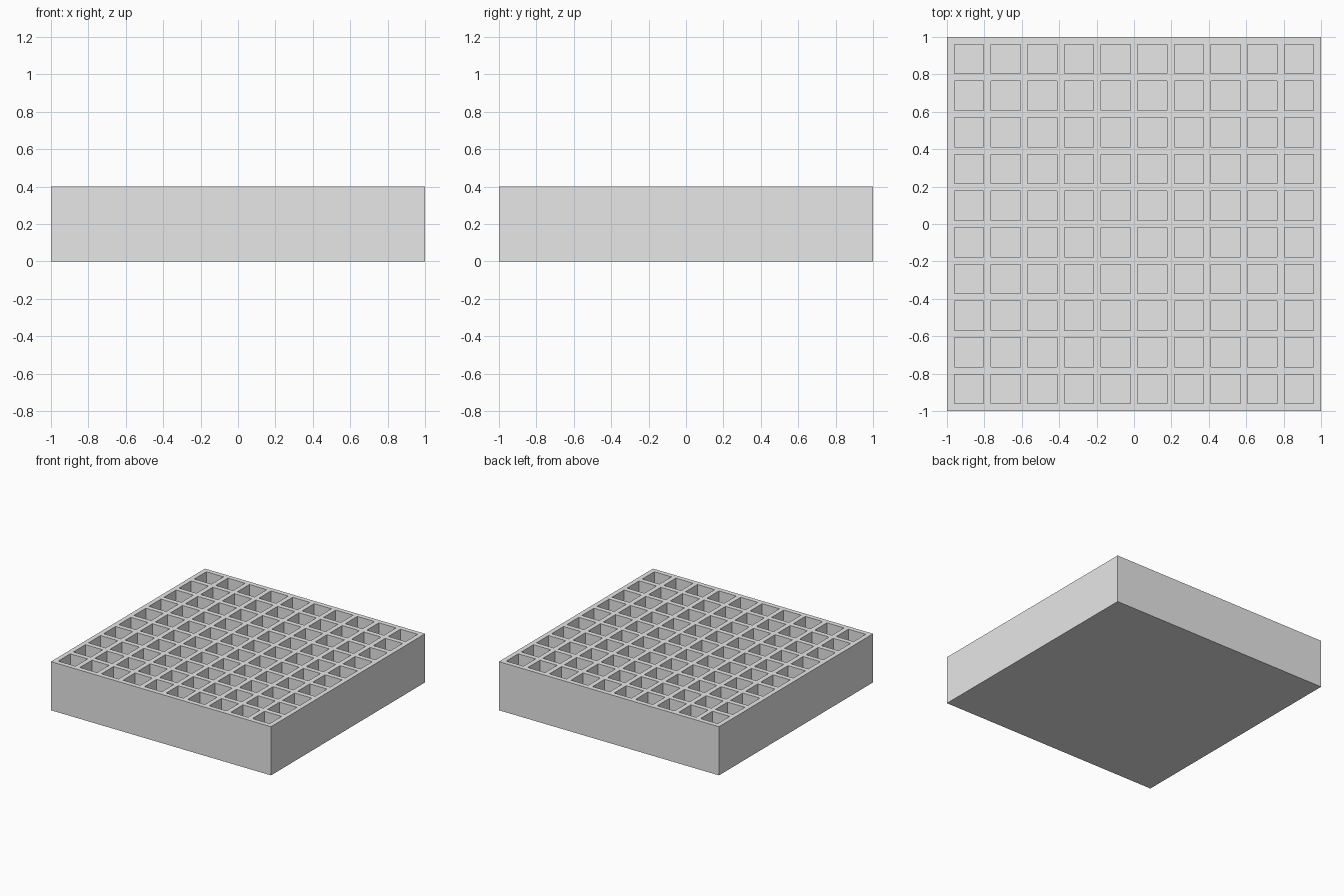
import bpy
import bmesh

old = bpy.data.objects.get("Cube")
if old:
    bpy.data.objects.remove(old, do_unlink=True)

CELLS = 10
WALL = 2 / (CELLS * 5 + 1)   # each cell is four wall widths wide
PITCH = WALL * 5
HEIGHT = 0.4
FLOOR = WALL

# Single plain material
grey = bpy.data.materials.new("light grey")
grey.use_nodes = True
colour = (0.8, 0.8, 0.8, 1)
grey.diffuse_color = colour
grey.node_tree.nodes["Principled BSDF"].inputs["Base Color"].default_value = colour

# Grid lines alternate wall, cell, wall, cell ... wall
lines = []
for i in range(CELLS + 1):
    start = -1 + i * PITCH
    lines += [start, start + WALL]

bm = bmesh.new()

# Top sheet of the tray, with the cell squares picked out
top = [[bm.verts.new((x, y, HEIGHT)) for x in lines] for y in lines]
cells = []
for j in range(len(lines) - 1):
    for i in range(len(lines) - 1):
        face = bm.faces.new((top[j][i], top[j][i + 1], top[j + 1][i + 1], top[j + 1][i]))
        if i % 2 and j % 2:
            cells.append(face)

# Outer walls and closed underside
rim = [e for e in bm.edges if e.is_boundary]
skirt = bmesh.ops.extrude_edge_only(bm, edges=rim)["geom"]
for v in skirt:
    if isinstance(v, bmesh.types.BMVert):
        v.co.z = 0
bmesh.ops.contextual_create(bm, geom=[e for e in skirt if isinstance(e, bmesh.types.BMEdge) and e.is_boundary])

# Sink every cell into a square pocket
sunk = bmesh.ops.extrude_discrete_faces(bm, faces=cells)["faces"]
for face in sunk:
    for v in face.verts:
        v.co.z = FLOOR

bmesh.ops.recalc_face_normals(bm, faces=bm.faces)
mesh = bpy.data.meshes.new("grid_tray")
bm.to_mesh(mesh)
bm.free()
mesh.materials.append(grey)
tray = bpy.data.objects.new("grid_tray", mesh)
bpy.context.collection.objects.link(tray)
